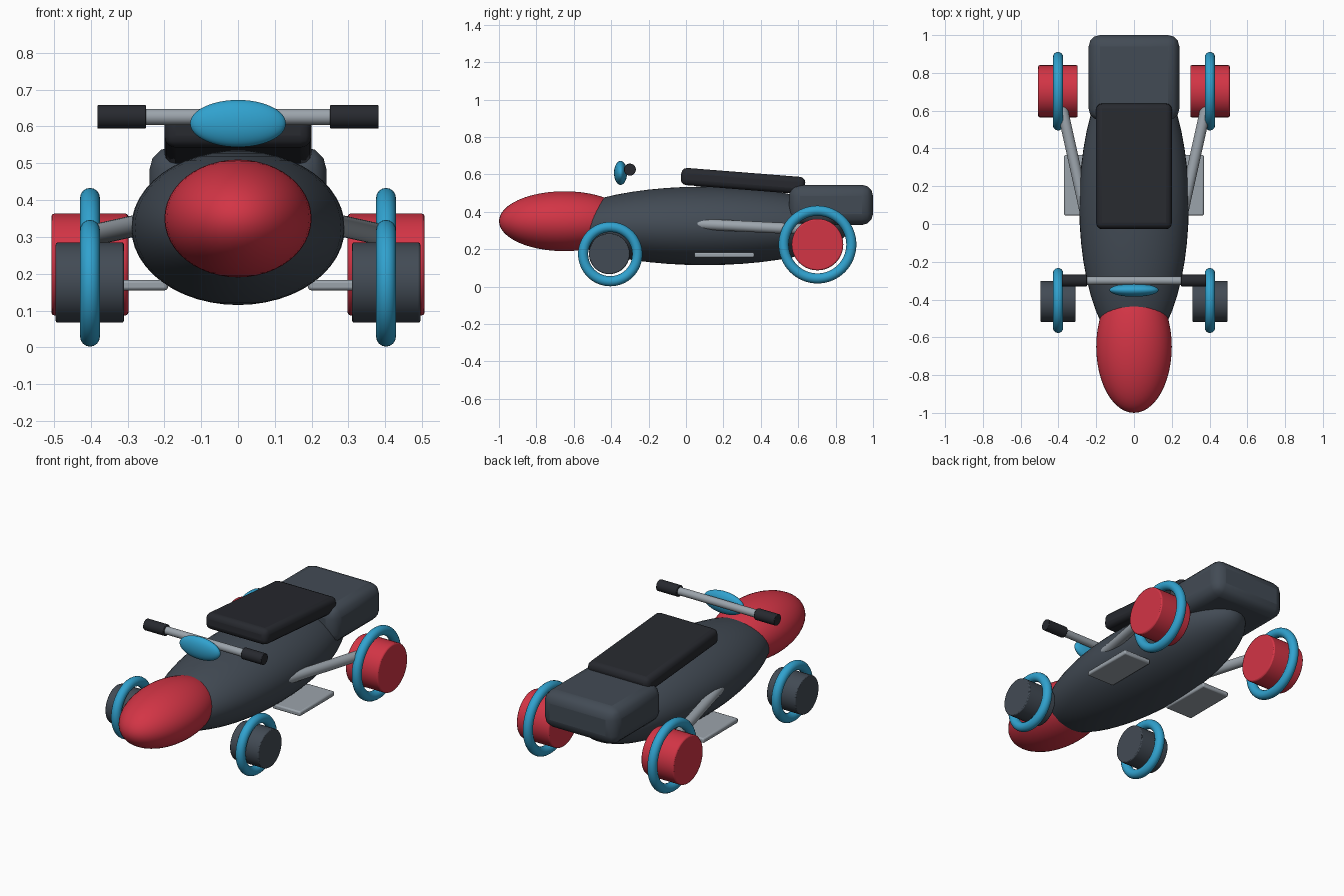
import bpy
from math import pi, radians
from mathutils import Vector

if "Cube" in bpy.data.objects:
    bpy.data.objects.remove(bpy.data.objects["Cube"])


def material(name, rgb):
    m = bpy.data.materials.new(name)
    m.diffuse_color = (*rgb, 1)
    m.use_nodes = True
    m.node_tree.nodes["Principled BSDF"].inputs["Base Color"].default_value = m.diffuse_color
    return m


RED = material("red", (0.65, 0.035, 0.06))
BLUE = material("blue", (0.03, 0.36, 0.62))
SLATE = material("slate", (0.055, 0.07, 0.09))
BLACK = material("black", (0.02, 0.022, 0.028))
STEEL = material("steel", (0.33, 0.37, 0.41))


def finish(name, mat, bevel=0, segments=3):
    ob = bpy.context.object
    ob.name = name
    ob.data.materials.append(mat)
    bpy.ops.object.transform_apply(location=False, rotation=False, scale=True)
    if bevel:
        b = ob.modifiers.new("bevel", 'BEVEL')
        b.width, b.segments = bevel, segments
        b.limit_method = 'ANGLE'
    bpy.ops.object.shade_smooth_by_angle(angle=radians(35))
    return ob


def ellipsoid(name, loc, radii, mat):
    # poles along y so the silhouette stays smooth along the length
    bpy.ops.mesh.primitive_uv_sphere_add(segments=48, ring_count=24, location=loc)
    bpy.context.object.scale = radii
    return finish(name, mat)


def box(name, loc, size, mat, bevel, tilt=0, segments=3):
    bpy.ops.mesh.primitive_cube_add(size=1, location=loc, rotation=(tilt, 0, 0))
    bpy.context.object.scale = size
    return finish(name, mat, bevel, segments)


def rod(name, a, b, radius, mat, bevel=0):
    a, b = Vector(a), Vector(b)
    d = b - a
    bpy.ops.mesh.primitive_cylinder_add(vertices=40, radius=radius, depth=d.length,
                                        location=(a + b) / 2,
                                        rotation=d.to_track_quat('Z', 'Y').to_euler())
    return finish(name, mat, bevel, 2)


def ring(name, loc, major, minor, mat):
    bpy.ops.mesh.primitive_torus_add(location=loc, rotation=(0, pi / 2, 0),
                                     major_radius=major, minor_radius=minor,
                                     major_segments=64, minor_segments=16)
    return finish(name, mat)


# Body, nose, tail and seat
ellipsoid("body", (0, 0.10, 0.325), (0.29, 0.78, 0.21), SLATE)
ellipsoid("nose", (0, -0.65, 0.35), (0.20, 0.35, 0.16), RED)
box("tail", (0, 0.775, 0.437), (0.48, 0.45, 0.215), SLATE, 0.06)
box("seat", (0, 0.305, 0.565), (0.40, 0.665, 0.092), BLACK, 0.03, radians(-4.5))

# Handlebar and headlamp
rod("handlebar", (-0.30, -0.30, 0.626), (0.30, -0.30, 0.626), 0.022, STEEL)
ellipsoid("headlamp", (0, -0.35, 0.608), (0.13, 0.035, 0.064), BLUE)

for side, s in (("left", -1), ("right", 1)):
    rod(f"{side}_grip", (s * 0.25, -0.30, 0.626), (s * 0.382, -0.30, 0.626), 0.032, BLACK, 0.003)

    # Wheels: drum hub with a blue ring around it
    rod(f"{side}_front_hub", (s * 0.31, -0.41, 0.176), (s * 0.495, -0.41, 0.176), 0.109, SLATE, 0.005)
    ring(f"{side}_front_ring", (s * 0.402, -0.405, 0.174), 0.145, 0.027, BLUE)
    rod(f"{side}_rear_hub", (s * 0.298, 0.703, 0.225), (s * 0.507, 0.703, 0.225), 0.138, RED, 0.007)
    ring(f"{side}_rear_ring", (s * 0.402, 0.703, 0.225), 0.181, 0.027, BLUE)

    # Rear strut and footboard
    rod(f"{side}_strut", (s * 0.245, 0.0, 0.338), (s * 0.393, 0.67, 0.305), 0.029, STEEL)
    box(f"{side}_footboard", (s * 0.28, 0.205, 0.169), (0.18, 0.32, 0.028), STEEL, 0.008, 0, 2)
